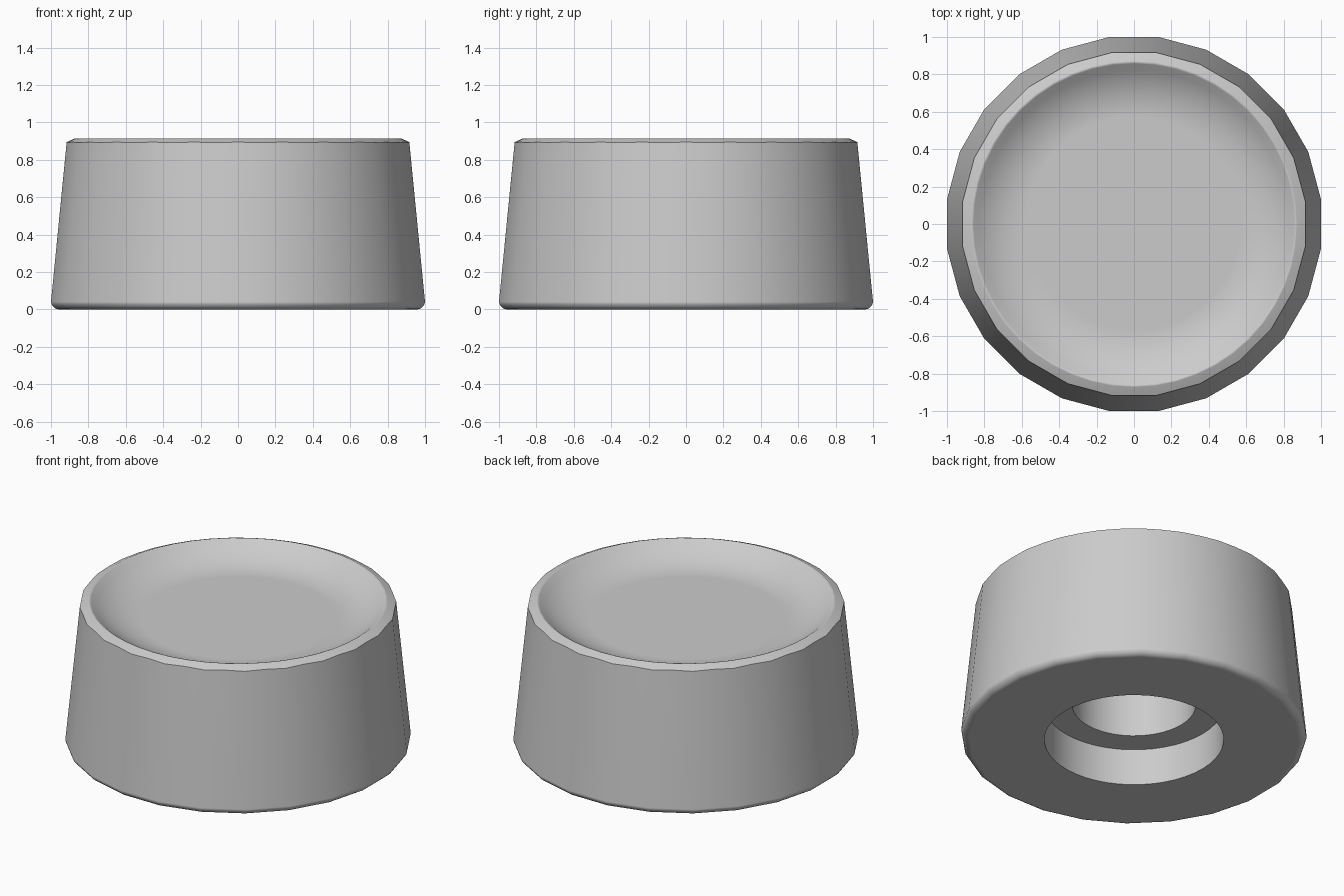
import bpy
import bmesh
from math import sin, cos, pi, radians

cube = bpy.data.objects.get("Cube")
if cube:
    bpy.data.objects.remove(cube, do_unlink=True)

STEPS = 48  # round rings; the outer wall uses every second step as a corner
ANGLES = [2 * pi * i / STEPS for i in range(STEPS)]


def round_ring(r, z):
    return [(r * cos(a), r * sin(a), z) for a in ANGLES]


def facet_ring(r, z, slope=0.0):
    """24-sided ring with apothem r; slope lowers the corners along a cone."""
    ring = []
    for i, a in enumerate(ANGLES):
        k = r / cos(pi / 24) if i % 2 else r
        ring.append((k * cos(a), k * sin(a), z - slope * (k - r)))
    return ring


def d_ring(r, flat, z):
    return [(min(x, flat), y, z) for x, y, z in round_ring(r, z)]


# Shaft socket: D-shaped hole, ledge and round counterbore
shaft_r = 0.36
flat_x = shaft_r * cos(pi / 4)
rings = [d_ring(shaft_r, flat_x, 0.68), d_ring(shaft_r, flat_x, 0.235),
         round_ring(0.523, 0.235), round_ring(0.523, 0.0)]

# Rounded bottom edge
edge = 0.045
for i in range(6):
    t = radians(17 * i)
    rings.append(facet_ring(1 - edge + edge * sin(t), edge - edge * cos(t)))

# Tapered wall, chamfer and soft rim
rings.append(facet_ring(0.916, 0.895, slope=0.45))
rings += [round_ring(0.872, 0.915), round_ring(0.865, 0.915)]

# Dished top with a flat floor
bend = 0.44
for i in range(8):
    t = radians(40.9 * (1 - i / 7))
    rings.append(round_ring(0.57 + bend * sin(t), 0.805 + bend * (1 - cos(t))))

# Skin the rings and cap both ends
bm = bmesh.new()
loops = [[bm.verts.new(p) for p in ring] for ring in rings]
for low, high in zip(loops, loops[1:]):
    for i in range(STEPS):
        j = (i + 1) % STEPS
        bm.faces.new((low[i], low[j], high[j], high[i]))
bm.faces.new(loops[0])
bm.faces.new(loops[-1])
bmesh.ops.recalc_face_normals(bm, faces=bm.faces)

mesh = bpy.data.meshes.new("knob")
bm.to_mesh(mesh)
bm.free()
knob = bpy.data.objects.new("knob", mesh)
bpy.context.collection.objects.link(knob)

# Plain grey material
grey = bpy.data.materials.new("light grey")
grey.use_nodes = True
colour = (0.6, 0.6, 0.6, 1)
grey.diffuse_color = colour
grey.node_tree.nodes["Principled BSDF"].inputs["Base Color"].default_value = colour
mesh.materials.append(grey)

# Smooth shading with crisp edges and level flat faces
bpy.ops.object.select_all(action="DESELECT")
knob.select_set(True)
bpy.context.view_layer.objects.active = knob
bpy.ops.object.shade_smooth_by_angle(angle=radians(30))
weighted = knob.modifiers.new("weighted_normals", "WEIGHTED_NORMAL")
weighted.keep_sharp = True
